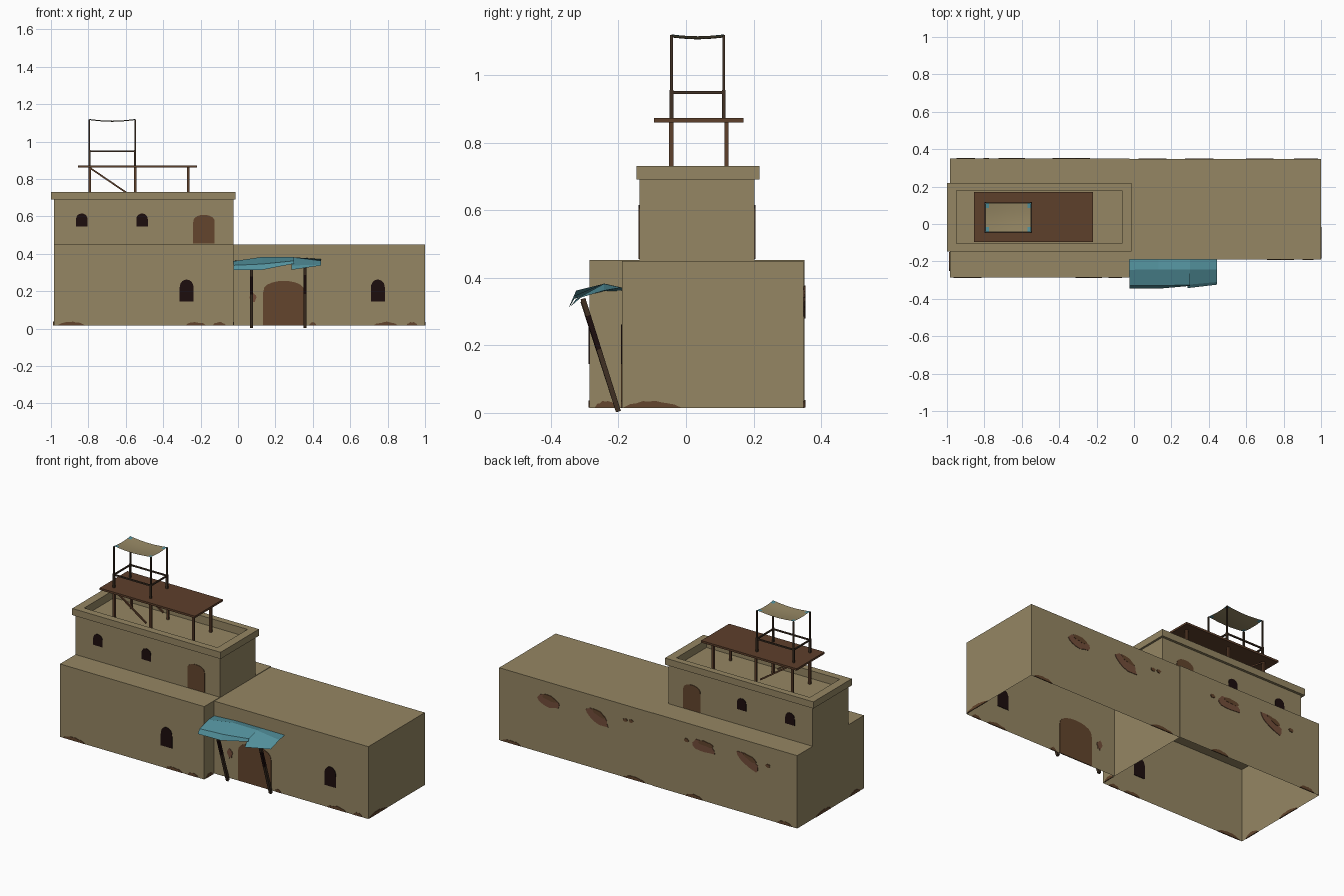
import bpy, bmesh, math, random
from mathutils import Vector

if "Cube" in bpy.data.objects:
    bpy.data.objects.remove(bpy.data.objects["Cube"])
random.seed(4)

def mat(name, c):
    m = bpy.data.materials.new(name)
    m.diffuse_color = (*c, 1)
    m.use_nodes = True
    m.node_tree.nodes["Principled BSDF"].inputs["Base Color"].default_value = m.diffuse_color
    return m

TAN = mat("mud_plaster", (0.30, 0.24, 0.125))
DOOR = mat("door_brown", (0.125, 0.06, 0.026))
DARK = mat("window_dark", (0.012, 0.004, 0.004))
BLUE = mat("awning_blue", (0.085, 0.28, 0.33))
WOOD = mat("plank_wood", (0.11, 0.05, 0.024))
POLE = mat("pole_wood", (0.05, 0.03, 0.017))
RUST = mat("exposed_brick", (0.17, 0.075, 0.042))

def finish(name, bm, *mats, recalc=True):
    if recalc:
        bmesh.ops.recalc_face_normals(bm, faces=bm.faces)
    me = bpy.data.meshes.new(name)
    bm.to_mesh(me)
    bm.free()
    for m in mats:
        me.materials.append(m)
    ob = bpy.data.objects.new(name, me)
    bpy.context.collection.objects.link(ob)
    return ob

def stack(name, rects, m, cap_start=False):
    """Rectangular loops (x0, x1, y0, y1, z) joined in order, last one capped."""
    bm = bmesh.new()
    loops = [[bm.verts.new(p) for p in ((a, c, z), (b, c, z), (b, d, z), (a, d, z))]
             for a, b, c, d, z in rects]
    for l, k in zip(loops, loops[1:]):
        for i in range(4):
            j = (i + 1) % 4
            bm.faces.new((l[i], l[j], k[j], k[i]))
    bm.faces.new(loops[-1])
    if cap_start:
        bm.faces.new(loops[0][::-1])
    return finish(name, bm, m, recalc=cap_start)

def beam(name, a, b, w, mats, cuts=(0, 1), idx=(0,)):
    """Square bar from a to b; each length segment can have its own material."""
    a, b = Vector(a), Vector(b)
    d = (b - a).normalized()
    s = d.cross(Vector((0, 1, 0) if abs(d.y) < 0.9 else (1, 0, 0))).normalized()
    t = d.cross(s)
    bm = bmesh.new()
    rings = [[bm.verts.new(a.lerp(b, c) + (s * u + t * v) * w / 2)
              for u, v in ((-1, -1), (1, -1), (1, 1), (-1, 1))] for c in cuts]
    for n, (l, k) in enumerate(zip(rings, rings[1:])):
        for i in range(4):
            j = (i + 1) % 4
            bm.faces.new((l[i], l[j], k[j], k[i])).material_index = idx[n]
    bm.faces.new(rings[0][::-1])
    bm.faces.new(rings[-1])
    return finish(name, bm, *mats)

def plate(name, pts, axis, pos, m, t=0.003):
    """Thin panel through a wall, so it shows on both wall sides."""
    bm = bmesh.new()
    place = (lambda u, z, o: (u, pos + o, z)) if axis == 'y' else (lambda u, z, o: (pos + o, u, z))
    f = [bm.verts.new(place(u, z, -t)) for u, z in pts]
    g = [bm.verts.new(place(u, z, t)) for u, z in pts]
    bm.faces.new(f)
    bm.faces.new(g[::-1])
    for i in range(len(f)):
        j = (i + 1) % len(f)
        bm.faces.new((f[i], f[j], g[j], g[i]))
    return finish(name, bm, m)

def arch(cx, w, z0, z1, rise, n=10):
    r = w / 2
    return [(cx - r, z0), (cx + r, z0)] + [
        (cx + r * math.cos(math.pi * i / n), z1 - rise + rise * math.sin(math.pi * i / n) ** 0.8)
        for i in range(n + 1)]

def blob(cx, cz, w, h, slant=0, n=14):
    out = []
    for i in range(n):
        a, k = 2 * math.pi * i / n, random.uniform(0.75, 1.1)
        u = math.cos(a) * k * w / 2
        out.append((cx + u, cz + math.sin(a) * k * h / 2 + slant * u))
    return out

def stain(c, w, h=0.022, n=9):
    return [(c - w / 2 + w * i / n, 0.016 + h * math.sin(math.pi * i / n) ** 0.6 * random.uniform(0.7, 1))
            if 0 < i < n else (c - w / 2 + w * i / n, 0.016) for i in range(n + 1)]

# Building masses, open underneath
stack("left_block", [(-0.985, -0.025, -0.285, 0.35, 0.015), (-0.985, -0.025, -0.285, 0.35, 0.453)], TAN)
stack("right_block", [(-0.025, 1.0, -0.19, 0.347, 0.015), (-0.025, 1.0, -0.19, 0.347, 0.45)], TAN)
S = (-0.985, -0.025, -0.137, 0.203)
P = (-1.0, -0.013, -0.147, 0.218)
I = (-0.95, -0.063, -0.105, 0.18)
stack("upper_storey", [(*S, 0.45), (*S, 0.69), (*P, 0.69), (*P, 0.73), (*I, 0.73), (*I, 0.683)], TAN)

# Doors and windows
plate("main_door", arch(0.245, 0.22, 0.017, 0.255, 0.06), 'y', -0.19, DOOR)
plate("window_left", arch(-0.275, 0.075, 0.145, 0.262, 0.05), 'y', -0.285, DARK)
plate("window_right", arch(0.748, 0.075, 0.145, 0.262, 0.05), 'y', -0.19, DARK)
for side, y in (("front", -0.137), ("back", 0.203)):
    plate("upper_door_" + side, arch(-0.182, 0.115, 0.455, 0.608, 0.04), 'y', y, DOOR)
    for x in (-0.835, -0.513):
        plate("upper_window_" + side, arch(x, 0.062, 0.545, 0.615, 0.035), 'y', y, DARK)

# Broken plaster: brick below, dark edge above
for x, z, sl in ((0.68, 0.335, 0.1), (0.35, 0.33, 0.35), (-0.36, 0.34, 0.1), (-0.66, 0.33, 0.35)):
    y = 0.347 if x > 0 else 0.35
    plate("brick_patch", blob(x, z, 0.16, 0.075, sl), 'y', y, RUST)
    plate("patch_edge", blob(x - 0.015, z + 0.022, 0.10, 0.032, sl), 'y', y, DOOR, 0.004)
for x, z in ((0.16, 0.36), (0.12, 0.365), (-0.25, 0.35), (-0.79, 0.34)):
    plate("plaster_chip", blob(x, z, 0.03, 0.022), 'y', 0.347 if x > 0 else 0.35, DOOR, 0.004)
plate("front_brick_patch", blob(0.08, 0.165, 0.035, 0.06), 'y', -0.19, RUST)

# Dirt along the foot of the walls
for axis, pos, spots in (
        ('y', -0.285, ((-0.89, 0.15), (-0.225, 0.11), (-0.10, 0.07))),
        ('y', -0.19, ((0.40, 0.04), (0.79, 0.13), (0.93, 0.06))),
        ('y', 0.347, ((0.92, 0.13), (0.10, 0.15))),
        ('y', 0.35, ((-0.30, 0.12), (-0.90, 0.10))),
        ('x', 1.0, ((-0.10, 0.17),)),
        ('x', -0.025, ((-0.235, 0.07),)),
        ('x', -0.985, ((0.10, 0.15), (-0.20, 0.10)))):
    for c, w in spots:
        plate("wall_dirt", stain(c, w), axis, pos, DOOR)

# Roof platform, legs and braces
stack("platform_deck", [(-0.855, -0.22, -0.095, 0.17, 0.860), (-0.855, -0.22, -0.095, 0.17, 0.872)],
      WOOD, cap_start=True)
for y in (-0.044, 0.12):
    for x in (-0.793, -0.55, -0.265):
        beam("platform_leg", (x, y, 0.683), (x, y, 0.861), 0.013, (WOOD,))
    beam("platform_brace", (-0.79, y, 0.858), (-0.58, y, 0.715), 0.009, (WOOD,))

# Lookout frame above the platform
X, Y = (-0.795, -0.55), (-0.043, 0.112)
for x in X:
    for y in Y:
        beam("lookout_post", (x, y, 0.87), (x, y, 0.955), 0.011, (POLE,))
        beam("lookout_post_top", (x, y, 0.955), (x, y, 1.118), 0.008, (POLE,))
    beam("lookout_rail_side", (x, Y[0], 0.948), (x, Y[1], 0.948), 0.008, (POLE,))
for y in Y:
    beam("lookout_rail", (X[0], y, 0.948), (X[1], y, 0.948), 0.008, (POLE,))

# Sagging cloth canopy, blue toward the short ends and corners
bm = bmesh.new()
N = 12
g = [[bm.verts.new((X[0] + (X[1] - X[0]) * i / N, Y[0] + (Y[1] - Y[0]) * j / N,
                    1.12 - 0.009 * (math.sin(math.pi * i / N) + 0.6 * math.sin(math.pi * j / N))))
      for j in range(N + 1)] for i in range(N + 1)]
for i in range(N):
    for j in range(N):
        f = bm.faces.new((g[i][j], g[i + 1][j], g[i + 1][j + 1], g[i][j + 1]))
        u, v = abs(2 * (i + 0.5) / N - 1), abs(2 * (j + 0.5) / N - 1)
        f.material_index = int(u ** 4 + 0.55 * v ** 4 > 0.8)
        f.smooth = True
finish("canopy_cloth", bm, TAN, BLUE, recalc=False)

# Door awning: folded sheet with a torn step in its front edge
def awning(name, cols):
    bm = bmesh.new()
    rows = [[bm.verts.new((x, y, z)) for y, z in prof] for x, prof in cols]
    for l, k in zip(rows, rows[1:]):
        for i in range(len(l) - 1):
            bm.faces.new((l[i + 1], k[i + 1], k[i], l[i]))
    finish(name, bm, BLUE, recalc=False)

MID = [(-0.19, 0.371), (-0.243, 0.382), (-0.325, 0.362), (-0.331, 0.347)]
awning("awning_left", [
    (-0.025, [(-0.19, 0.362), (-0.245, 0.360), (-0.33, 0.338), (-0.346, 0.312)]),
    (0.13, [(-0.19, 0.371), (-0.243, 0.383), (-0.33, 0.345), (-0.346, 0.314)]),
    (0.30, MID)])
awning("awning_right", [
    (0.285, [(-0.19, 0.371), (-0.243, 0.382), (-0.325, 0.337), (-0.343, 0.314)]),
    (0.445, [(-0.19, 0.371), (-0.243, 0.362), (-0.31, 0.342), (-0.324, 0.337)])])

# Leaning awning poles with a scorched middle
for x, top in ((0.072, 0.33), (0.358, 0.338)):
    beam("awning_pole", (x, -0.20, 0.004), (x, -0.305, top), 0.015, (POLE, DARK),
         (0, 0.55, 0.85, 1), (0, 1, 0))
